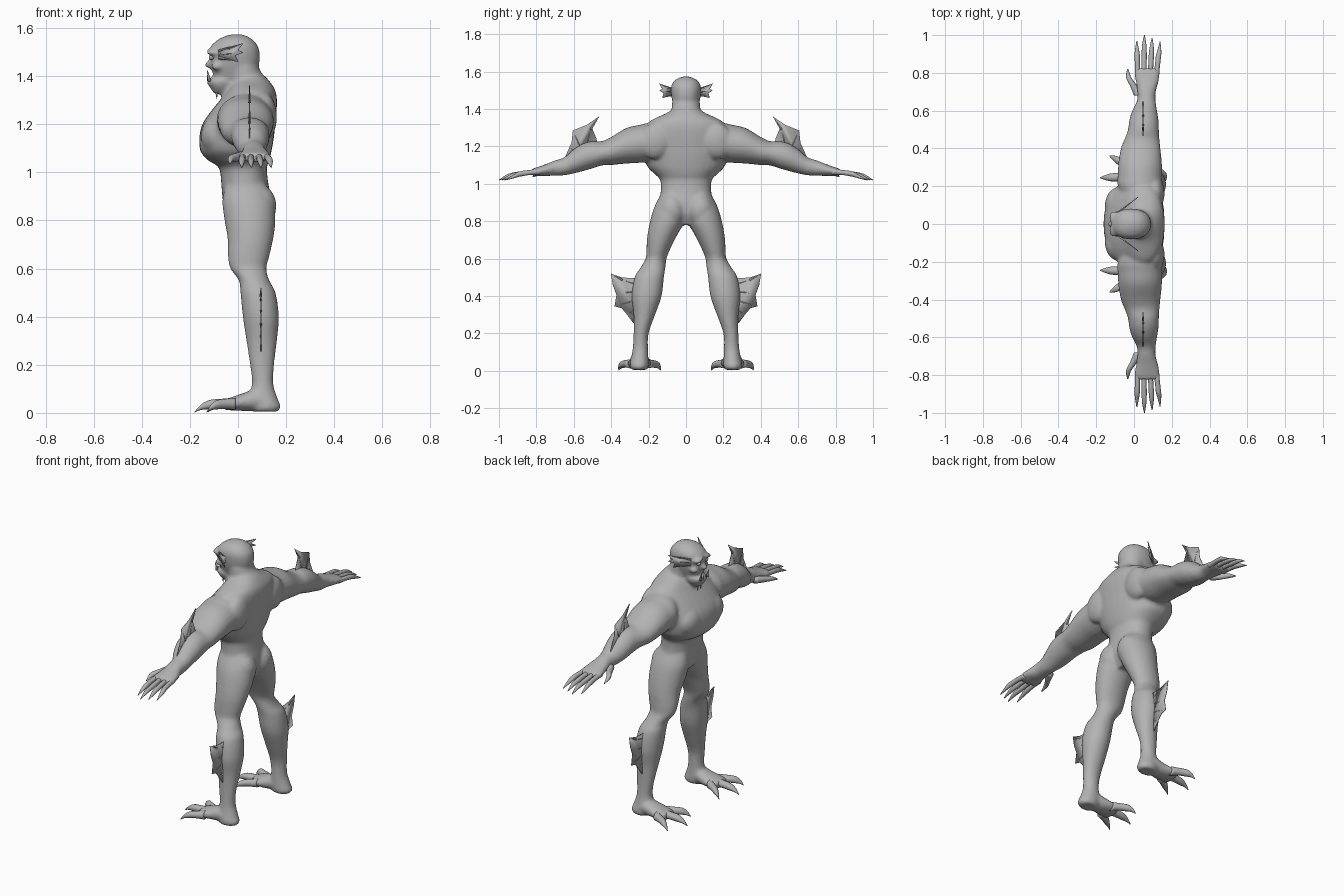
import bpy, bmesh, math
from mathutils import Vector, Matrix

skin = bpy.data.materials.new("grey skin")
skin.diffuse_color = (0.45, 0.45, 0.45, 1)


def finish(name, bm, mirror=True):
    bmesh.ops.recalc_face_normals(bm, faces=bm.faces[:])
    me = bpy.data.meshes.new(name)
    bm.to_mesh(me)
    bm.free()
    me.materials.append(skin)
    for p in me.polygons:
        p.use_smooth = True
    ob = bpy.data.objects.new(name, me)
    bpy.context.collection.objects.link(ob)
    if mirror:
        m = ob.modifiers.new("mirror", 'MIRROR')
        m.use_axis = (False, True, False)
        m.use_clip = False
    return ob


def spline(rows, steps):
    """Catmull-Rom interpolation of the section rows."""
    out = []
    for i in range(len(rows) - 1):
        a, b, c, d = (rows[max(i - 1, 0)], rows[i], rows[i + 1],
                      rows[min(i + 2, len(rows) - 1)])
        for s in range(steps):
            t = s / steps
            out.append([0.5 * (2 * q + (r - p) * t + (2 * p - 5 * q + 4 * r - u) * t * t
                        + (3 * q - p - 3 * r + u) * t ** 3)
                        for p, q, r, u in zip(a, b, c, d)])
    return out + [list(rows[-1])]


def loft(bm, axis, rows, side=1, n=24, steps=4, power=2.0):
    """Rows are (position, low, high, low, high) of oval rings across one axis."""
    rings = []
    for t, l1, h1, l2, h2 in spline(rows, steps):
        ring = []
        for k in range(n):
            a = 2 * math.pi * k / n
            c, s = math.cos(a), math.sin(a)
            u = (l1 + h1) / 2 + (h1 - l1) / 2 * math.copysign(abs(c) ** (2 / power), c)
            v = (l2 + h2) / 2 + (h2 - l2) / 2 * math.copysign(abs(s) ** (2 / power), s)
            p = {'x': (t, u, v), 'y': (u, t, v), 'z': (u, v, t)}[axis]
            ring.append(bm.verts.new((p[0], p[1] * side, p[2])))
        rings.append(ring)
    for r, q in zip(rings, rings[1:]):
        for k in range(n):
            bm.faces.new((r[k], r[(k + 1) % n], q[(k + 1) % n], q[k]))
    bm.faces.new(rings[0])
    bm.faces.new(rings[-1])


def ball(bm, c, r, tilt=0):
    m = Matrix.Translation(c) @ Matrix.Rotation(tilt, 4, 'X') @ Matrix.Diagonal((*r, 1))
    bmesh.ops.create_uvsphere(bm, u_segments=20, v_segments=12, radius=1, matrix=m)


def spike(bm, a, b, r, tip=0.001, n=10):
    a, b = Vector(a), Vector(b)
    rot = (b - a).to_track_quat('Z', 'Y').to_matrix().to_4x4()
    bmesh.ops.create_cone(bm, cap_ends=True, segments=n, radius1=r, radius2=tip,
                          depth=(b - a).length,
                          matrix=Matrix.Translation((a + b) / 2) @ rot)


def sym(rows):
    return [(z, f, b, -h, h) for z, f, b, h in rows]


# Body: torso, neck, head, arms and legs fused into one skin
body = bmesh.new()
loft(body, 'z', sym([
    (.78, .02, .10, .05), (.84, -.05, .13, .10), (.90, -.065, .135, .14), (.96, -.07, .125, .135),
    (1.02, -.08, .12, .138), (1.05, -.125, .13, .165), (1.09, -.157, .14, .205),
    (1.15, -.16, .15, .225), (1.2, -.148, .155, .235), (1.25, -.115, .16, .235),
    (1.3, -.075, .162, .22), (1.34, -.045, .155, .185), (1.38, -.02, .13, .10),
    (1.41, 0, .1, .06)]), n=32, power=2.2)
loft(body, 'z', sym([(1.28, -.03, .13, .085), (1.36, -.04, .115, .08), (1.44, -.05, .086, .074)]))
loft(body, 'z', sym([
    (1.395, -.10, .06, .058), (1.44, -.113, .085, .073), (1.48, -.118, .091, .08),
    (1.52, -.115, .085, .08), (1.55, -.085, .062, .064), (1.567, -.05, .035, .036),
    (1.574, -.02, .01, .01)]), power=2.2)
loft(body, 'z', sym([(1.325, -.10, -.05, .02), (1.35, -.115, 0, .046),
                     (1.375, -.132, .02, .056), (1.388, -.125, .03, .056)]))
ball(body, (-.118, 0, 1.447), (.02, .02, .016))            # nose
for s in (1, -1):
    ball(body, (-.105, .035 * s, 1.502), (.028, .036, .013), -.25 * s)   # brow
    ball(body, (-.085, .05 * s, 1.44), (.028, .022, .016))               # cheek
    ball(body, (-.085, .095 * s, 1.15), (.07, .10, .085), .2 * s)        # chest muscle
    ball(body, (.11, .16 * s, 1.23), (.052, .09, .10), .3 * s)           # shoulder blade
    ball(body, (.085, .075 * s, .86), (.075, .075, .09))                 # buttock
    loft(body, 'y', [
        (.10, -.04, .14, 1.15, 1.33), (.2, -.085, .15, 1.12, 1.325), (.25, -.087, .15, 1.112, 1.315),
        (.32, -.083, .148, 1.108, 1.298), (.4, -.07, .14, 1.1, 1.25), (.45, -.05, .135, 1.098, 1.228),
        (.5, -.032, .132, 1.082, 1.228), (.55, -.025, .13, 1.068, 1.215),
        (.6, -.01, .122, 1.055, 1.185), (.65, .015, .115, 1.045, 1.142),
        (.7, .018, .115, 1.043, 1.125), (.75, .01, .13, 1.042, 1.105),
        (.8, 0, .137, 1.042, 1.088), (.825, .01, .13, 1.045, 1.078)], s)
    loft(body, 'z', [
        (.96, -.05, .11, .02, .125), (.88, -.065, .148, .0, .168), (.8, -.056, .156, .008, .192),
        (.72, -.043, .146, .05, .207), (.65, -.042, .13, .085, .212), (.6, -.032, .118, .104, .216),
        (.55, .004, .13, .11, .245), (.5, .01, .156, .118, .275), (.4, .02, .17, .13, .29),
        (.3, .035, .162, .165, .28), (.2, .05, .15, .2, .28), (.12, .058, .147, .203, .285),
        (.06, .04, .165, .2, .295), (.025, .05, .178, .2, .3), (.005, .06, .165, .21, .29)], s)
    loft(body, 'x', [
        (.14, .205, .295, .008, .07), (.08, .2, .3, .008, .10), (.03, .19, .305, .008, .085),
        (-.02, .185, .315, .010, .068), (-.06, .19, .31, .012, .055)], s)
ob = finish("body", body, mirror=False)
rm = ob.modifiers.new("fuse", 'REMESH')
rm.mode = 'VOXEL'
rm.voxel_size = .009
rm.use_smooth_shade = True
sm = ob.modifiers.new("soften", 'SMOOTH')
sm.factor = .5
sm.iterations = 5

# Clawed fingers: (base x, tip x, tip y)
bm = bmesh.new()
for x0, x1, y1 in ((.02, .015, .97), (.052, .055, 1.0), (.085, .096, .985), (.117, .138, .965)):
    w = x1 - x0
    loft(bm, 'y', [(y, x0 + w * t - r, x0 + w * t + r, z - r, z + r) for y, t, z, r in (
        (.78, 0, 1.064, .015), (.84, .35, 1.06, .0135), (.89, .6, 1.052, .014),
        (y1 - .05, .8, 1.042, .011), (y1, 1, 1.02, .002))], n=12)
loft(bm, 'y', [(.68, .0, .05, 1.05, 1.09), (.73, -.02, .018, 1.045, 1.082),
               (.775, -.042, -.014, 1.045, 1.07), (.82, -.036, -.03, 1.035, 1.041)], n=12)
finish("fingers", bm)

# Clawed toes: (base y, tip y, tip x)
bm = bmesh.new()
for y0, y1, x1 in ((.21, .135, -.125), (.25, .245, -.18), (.295, .36, -.13)):
    rows = []
    for t, z, r in ((0, .04, .028), (.35, .04, .023), (.65, .036, .021), (.85, .024, .012), (1, .004, .002)):
        x, y = -.01 + (x1 + .01) * t, y0 + (y1 - y0) * t
        rows.append((x, y - r, y + r, max(z - r, .001), z + r * .8))
    loft(bm, 'x', rows, n=12)
finish("toes", bm)


def fin(name, outline, ribs, x0, slope=0, y0=0, r=.006):
    """Thin web in a standing plane, stiffened by tapered ribs."""
    def place(p):
        return (x0 + slope * (p[0] - y0), p[0], p[1])
    bm = bmesh.new()
    bm.faces.new([bm.verts.new(place(p)) for p in outline])
    web = finish(name + "_web", bm)
    sol = web.modifiers.new("thickness", 'SOLIDIFY')
    sol.thickness, sol.offset = .004, 0
    bm = bmesh.new()
    for a, b in ribs:
        spike(bm, place(a), place(b), r)
    finish(name + "_ribs", bm)


# Fins on forearms, calves and ears
fin("forearm_fin",
    [(.47, 1.19), (.478, 1.24), (.503, 1.30), (.465, 1.36), (.53, 1.315), (.605, 1.285),
     (.612, 1.22), (.648, 1.14), (.63, 1.08)],
    [((.53, 1.2), (.51, 1.29)), ((.51, 1.29), (.465, 1.36)), ((.56, 1.18), (.605, 1.285)),
     ((.59, 1.16), (.62, 1.2))], .048)
fin("calf_fin",
    [(.24, .50), (.29, .495), (.345, .50), (.402, .52), (.392, .46), (.372, .405), (.382, .345),
     (.345, .335), (.315, .30), (.282, .255), (.24, .28)],
    [((.25, .46), (.34, .485)), ((.34, .485), (.402, .52)), ((.25, .43), (.372, .41)),
     ((.25, .38), (.382, .345)), ((.25, .34), (.315, .30))], .095)
fin("ear_fin",
    [(.065, 1.468), (.065, 1.51), (.10, 1.512), (.142, 1.535), (.126, 1.508), (.142, 1.498),
     (.118, 1.485), (.126, 1.46), (.095, 1.466)],
    [((.065, 1.505), (.142, 1.535)), ((.065, 1.49), (.142, 1.498)), ((.065, 1.478), (.126, 1.46))],
    -.06, 1.3, .08, .005)

# Eyes, tusks and chin barbels
bm = bmesh.new()
ball(bm, (-.108, .034, 1.478), (.013, .015, .011))
finish("eyes", bm)
bm = bmesh.new()
spike(bm, (-.118, .03, 1.378), (-.128, .034, 1.425), .008)
spike(bm, (-.123, .012, 1.38), (-.128, .012, 1.405), .005)
finish("tusks", bm)
bm = bmesh.new()
spike(bm, (-.09, .012, 1.35), (-.088, .015, 1.305), .008)
spike(bm, (-.05, .035, 1.36), (-.045, .04, 1.315), .008)
finish("chin_barbels", bm)
